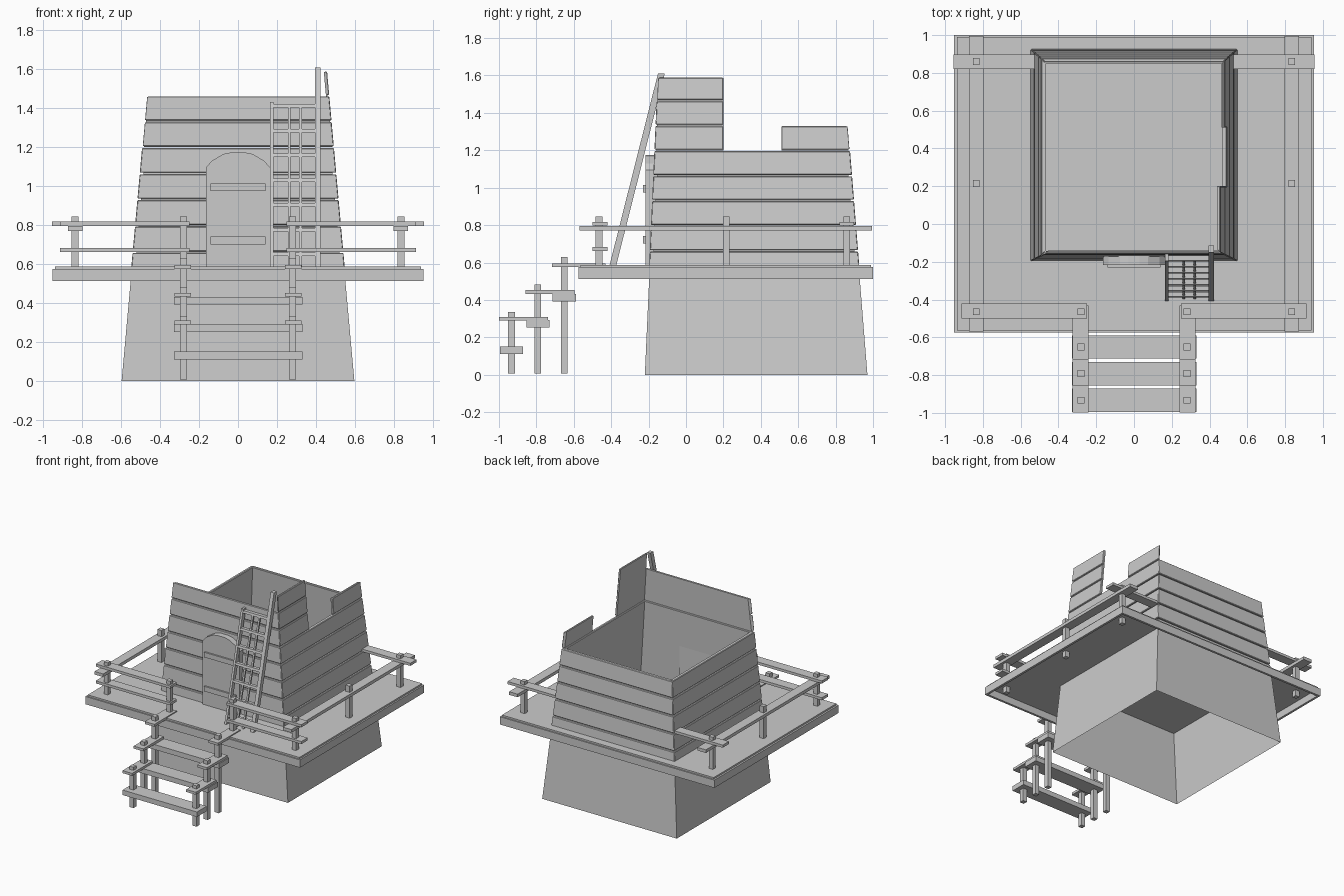
import bpy, bmesh
from mathutils import Vector

if "Cube" in bpy.data.objects:
    bpy.data.objects.remove(bpy.data.objects["Cube"])

QUADS = [(0, 3, 2, 1), (4, 5, 6, 7), (0, 1, 5, 4), (1, 2, 6, 5), (2, 3, 7, 6), (3, 0, 4, 7)]


def mesh_object(name, verts, faces, bevel=0):
    me = bpy.data.meshes.new(name)
    me.from_pydata(verts, [], faces)
    bm = bmesh.new()
    bm.from_mesh(me)
    bmesh.ops.recalc_face_normals(bm, faces=bm.faces)
    bm.to_mesh(me)
    bm.free()
    ob = bpy.data.objects.new(name, me)
    bpy.context.collection.objects.link(ob)
    if bevel:
        mod = ob.modifiers.new("bevel", 'BEVEL')
        mod.width = bevel
        mod.segments = 1
    return ob


def box(name, x0, x1, y0, y1, z0, z1, bevel=0):
    v = [(x, y, z) for z in (z0, z1) for x, y in ((x0, y0), (x1, y0), (x1, y1), (x0, y1))]
    return mesh_object(name, v, QUADS, bevel)


def pair(name, x0, x1, *rest):
    # the same box on both sides of the centre line
    box(name + "_right", x0, x1, *rest)
    box(name + "_left", -x1, -x0, *rest)


def ring(z, inset=0):
    # corners of the tapering tower at height z
    x, f, b = 0.597 - 0.09 * z - inset, -0.22 + 0.045 * z + inset, 0.97 - 0.08 * z - inset
    return [Vector(c) for c in ((-x, f, z), (x, f, z), (x, b, z), (-x, b, z))]


def panel(name, side, z0, z1, in0, in1, y0=None, y1=None, bevel=0):
    # slab following one tower side, optionally clipped to a y range
    v = []
    for z in (z0, z1):
        quad = []
        for inset in (in0, in1):
            r = ring(z, inset)
            quad.append([r[side].copy(), r[(side + 1) % 4].copy()])
        if y0 is not None:
            for q in quad:
                q[0].y = max(q[0].y, y0)
        if y1 is not None:
            for q in quad:
                q[1].y = min(q[1].y, y1)
        v += [quad[0][0], quad[0][1], quad[1][1], quad[1][0]]
    return mesh_object(name, v, QUADS, bevel)


# Hollow tapered base, open below
mesh_object("base", ring(0) + ring(0.58), QUADS[2:])

# Platform: deck boards on a skirt frame that is open underneath
X, Y0, Y1, T = 0.952, -0.575, 1.0, 0.018
pair("platform_side_skirt", X - T, X, Y0, Y1, 0.513, 0.575)
box("platform_front_skirt", -X + T, X - T, Y0, Y0 + T, 0.513, 0.575)
box("platform_back_skirt", -X + T, X - T, Y1 - T, Y1, 0.513, 0.575)
box("deck", -0.938, 0.94, -0.565, 0.99, 0.57, 0.588)

# Tower planks and inner lining; the planks above the main wall are thinner
LEVELS = [0.58, 0.662, 0.797, 0.932, 1.065, 1.2, 1.333, 1.465, 1.592]
SECTIONS = [("front", 0, 0, 5, None, None), ("back", 2, 0, 5, None, None),
            ("left", 3, 0, 5, None, None), ("right", 1, 0, 5, None, None),
            ("front_top", 0, 5, 7, None, None),
            ("right_front", 1, 5, 8, None, 0.2), ("right_back", 1, 5, 6, 0.51, None)]
for name, side, a, b, y0, y1 in SECTIONS:
    thick, liner = (0.019, 0.024) if a == 0 else (0.01, 0.014)
    for i in range(a, b):
        panel(f"{name}_plank_{i}", side, LEVELS[i] + 0.004, LEVELS[i + 1] - 0.004,
              -0.003, thick, y0, y1, 0.004)
    panel(name + "_lining", side, LEVELS[a], LEVELS[b] - 0.006, liner - 0.008, liner, y0, y1)

# Arched door with straps
arch = [(0.165, 0.588), (0.165, 1.095), (0.135, 1.13), (0.075, 1.165), (0.03, 1.174)]
outline = arch + [(-x, z) for x, z in reversed(arch)]
n = len(outline)
mesh_object("door", [(x, y, z) for y in (-0.217, -0.155) for x, z in outline],
            [tuple(range(n)), tuple(range(n, 2 * n))] +
            [(i, (i + 1) % n, n + (i + 1) % n, n + i) for i in range(n)])
for z in (0.702, 0.975):
    box("door_strap", -0.14, 0.14, -0.23, -0.215, z, z + 0.04)

# Railing posts and rails
P = 0.018
for x, y in ((0.835, 0.86), (0.835, 0.215), (0.835, -0.465), (0.28, -0.465)):
    pair("rail_post", x - P, x + P, y - P, y + P, 0.522, 0.845)
pair("side_rail", 0.797, 0.873, -0.57, 0.995, 0.77, 0.795)
pair("back_rail", 0.51, 0.955, 0.82, 0.898, 0.797, 0.818)
for z in (0.662, 0.797):
    pair("front_rail", 0.25, 0.912, -0.5, -0.42, z, z + 0.021)

# Stairs: treads, posts and handrails
for i in range(3):
    y, z = -0.933 + 0.141 * i, 0.112 + 0.14 * i
    box("stair_tread", -0.328, 0.332, y - 0.062, y + 0.062, z, z + 0.04)
    pair("stair_post", 0.28 - P, 0.28 + P, y - P, y + P, 0.008, 0.335 + 0.147 * i)
    pair("stair_handrail", 0.24, 0.325, y - 0.066, y + (0.195 if i < 2 else 0.22),
         0.29 + 0.143 * i, 0.31 + 0.143 * i)


# Leaning ladder
def ladder_y(z):
    return -0.39 + 0.258 * (z - 0.588) / 1.022


def ladder_bar(name, x0, x1, z0, z1, d):
    v = [(x, ladder_y(z) + y, z) for z in (z0, z1)
         for x, y in ((x0, -d), (x1, -d), (x1, d), (x0, d))]
    mesh_object(name, v, QUADS)


ladder_bar("ladder_right_rail", 0.395, 0.424, 0.588, 1.61, 0.018)
ladder_bar("ladder_left_rail", 0.165, 0.183, 0.588, 1.432, 0.018)
for x in (0.262, 0.32):
    ladder_bar("ladder_inner_rail", x - 0.006, x + 0.008, 0.588, 1.42, 0.007)
for i in range(7):
    z = 0.65 + 0.127 * i
    ladder_bar("ladder_rung", 0.175, 0.4, z - 0.009, z + 0.009, 0.013)
